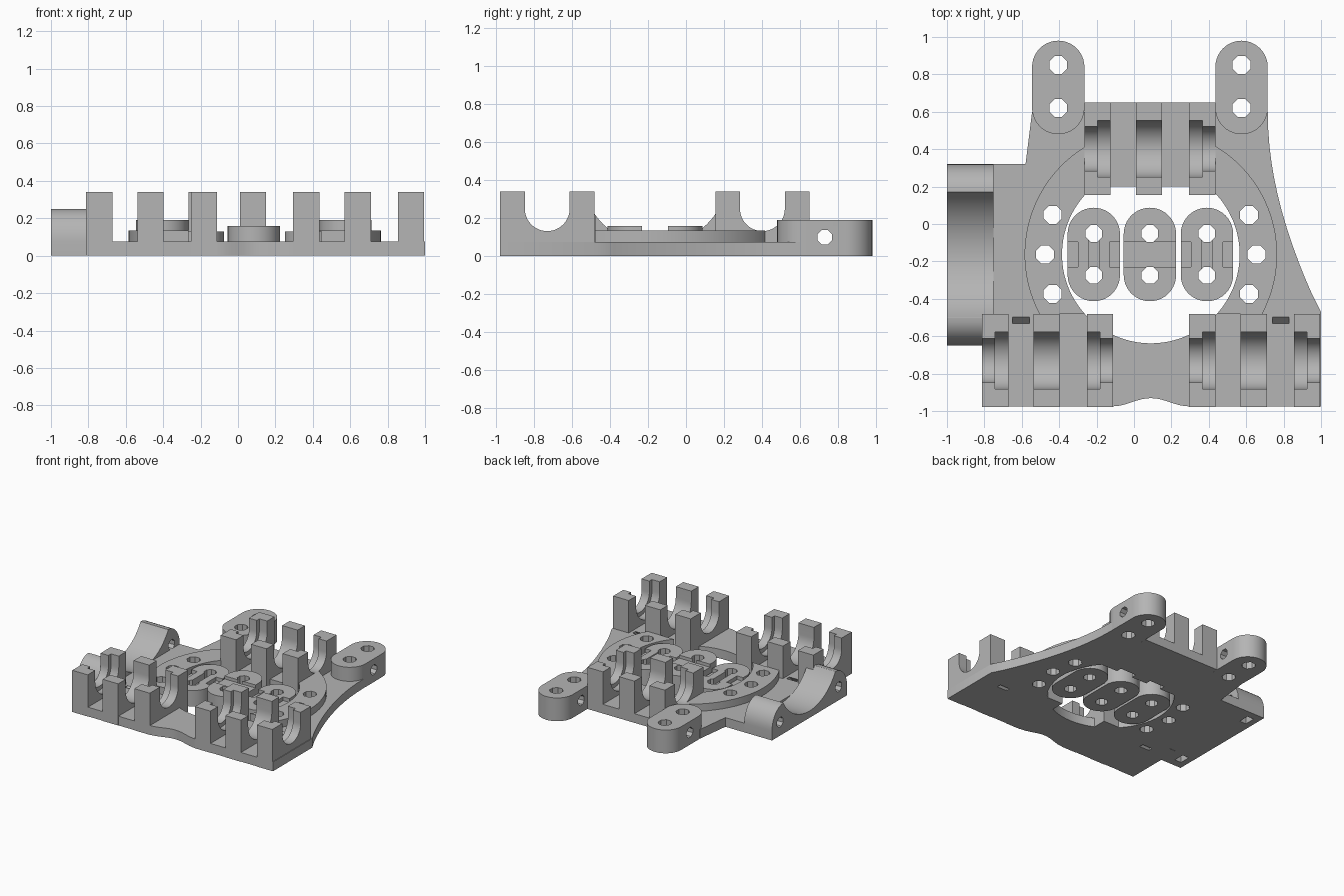
import bpy, bmesh, math
from mathutils import Vector

cube = bpy.data.objects.get("Cube")
if cube:
    bpy.data.objects.remove(cube, do_unlink=True)

grey = bpy.data.materials.new("plain grey")
grey.use_nodes = True
grey.diffuse_color = (0.46, 0.46, 0.46, 1)
grey.node_tree.nodes["Principled BSDF"].inputs["Base Color"].default_value = (0.46, 0.46, 0.46, 1)


def prism(name, outline, lo, hi, axis="z"):
    """Extrude an (x, y) outline along z, or a (y, z) outline along x."""
    bm = bmesh.new()
    place = (lambda a, b: (a, b, lo)) if axis == "z" else (lambda a, b: (lo, a, b))
    face = bm.faces.new([bm.verts.new(place(a, b)) for a, b in outline])
    step = Vector((0, 0, hi - lo)) if axis == "z" else Vector((hi - lo, 0, 0))
    new = bmesh.ops.extrude_face_region(bm, geom=[face])["geom"]
    bmesh.ops.translate(bm, vec=step, verts=[v for v in new if isinstance(v, bmesh.types.BMVert)])
    bmesh.ops.recalc_face_normals(bm, faces=bm.faces)
    mesh = bpy.data.meshes.new(name)
    bm.to_mesh(mesh)
    bm.free()
    mesh.materials.append(grey)
    ob = bpy.data.objects.new(name, mesh)
    bpy.context.collection.objects.link(ob)
    return ob


def arc(cx, cy, rx, start, end, n, ry=None):
    ry = ry or rx
    angles = [math.radians(start + (end - start) * i / n) for i in range(n + 1)]
    return [(cx + rx * math.cos(a), cy + ry * math.sin(a)) for a in angles]


def circle(cx, cy, r, n=64):
    return arc(cx, cy, r, 180 / n, 360 + 180 / n, n)[:-1]


def rect(x0, y0, x1, y1):
    return [(x0, y0), (x1, y0), (x1, y1), (x0, y1)]


def stadium(cx, cy, r, half):
    return arc(cx, cy + half - r, r, 0, 180, 20) + arc(cx, cy - half + r, r, 180, 360, 20)


def cut(ob, cutters):
    for c in cutters:
        mod = ob.modifiers.new("cut", "BOOLEAN")
        mod.operation, mod.solver, mod.object = "DIFFERENCE", "EXACT", c
    bpy.context.view_layer.update()
    mesh = bpy.data.meshes.new_from_object(ob.evaluated_get(bpy.context.evaluated_depsgraph_get()))
    ob.modifiers.clear()
    ob.data = mesh
    for c in cutters:
        bpy.data.objects.remove(c, do_unlink=True)


def hole(x, y, r=0.052):
    return prism("hole_cutter", circle(x, y, r, 8), -0.1, 0.5)


def cross_hole(y, z, x0, x1, r=0.042):
    return prism("cross_cutter", circle(y, z, r, 8), x0, x1, "x")


def block(x0, y0, x1, y1, z0, z1):
    return prism("block_cutter", rect(x0, y0, x1, y1), z0, z1)


CX, CY = 0.09, -0.163
PLATE, RING = 0.075, 0.135
LOBES = (-0.405, 0.575)
RING_HOLES = [(CX + s * dx, CY + dy) for s in (-1, 1)
              for dx, dy in ((0.525, 0.212), (0.565, 0), (0.525, -0.21))]
LOBE_HOLES = [(x, y) for x in LOBES for y in (0.62, 0.85)]

# Base plate with a wavy front edge and a swept side
wave = [(-0.115 + 0.41 * i / 16, -0.953 - 0.022 * math.cos(2 * math.pi * i / 16)) for i in range(17)]
side = [(1 - 0.285 * math.sin(t * math.pi / 2) ** 0.9, -0.47 + 1.07 * t) for t in [i / 12 for i in range(13)]]
outline = [(-0.81, -0.975)] + wave + [(1, -0.975)] + side
outline += [(0.435, 0.6), (0.435, 0.65), (-0.265, 0.65), (-0.265, 0.6), (-0.545, 0.6),
            (-0.58, 0.32), (-0.75, 0.32), (-0.75, -0.6), (-0.81, -0.6)]
plate = prism("base_plate", outline, 0, PLATE)
opening = [(x, min(y, 0.2)) for x, y in circle(CX, CY, 0.475, 96)]
opening = [p for i, p in enumerate(opening) if not (p[1] == 0.2 and opening[i - 1][1] == 0.2
                                                    and opening[(i + 1) % 96][1] == 0.2)]
slots = []
for x in (-0.605, 0.785):  # slanted strap slots
    slots.append(prism("slot_cutter", [(-0.475, 0.1), (-0.51, 0.1), (-0.62, -0.02), (-0.585, -0.02)],
                       x - 0.045, x + 0.045, "x"))
cut(plate, [prism("opening_cutter", opening, -0.1, 0.2)] + slots
    + [hole(*p) for p in RING_HOLES + LOBE_HOLES])

# Raised ring around the opening
ring = prism("raised_ring", circle(CX, CY, 0.675, 96), PLATE, RING)
cut(ring, [prism("opening_cutter", circle(CX, CY, 0.475, 96), -0.1, 0.3),
           block(-1, -1.2, 1.2, -0.48, 0, 0.3), block(-0.265, 0.155, 0.435, 0.8, 0, 0.3)]
    + [hole(*p) for p in RING_HOLES])

# Mounting lobes at the back
for label, x in zip(("right", "left"), LOBES):
    lobe = prism(label + "_mounting_lobe", stadium(x, 0.73, 0.14, 0.25), 0, 0.19)
    cut(lobe, [hole(x, 0.62), hole(x, 0.85), cross_hole(0.73, 0.1, x - 0.2, x + 0.2)])


# Bearing clips: three U-shaped posts each, with a narrow lip on the outer ones
def clip(name, x0, yc):
    posts = ((0, 0.07, 0.118), (0.07, 0.14, 0.152), (0.275, 0.415, 0.152),
             (0.56, 0.63, 0.152), (0.63, 0.7, 0.118))
    for i, (a, b, r) in enumerate(posts):
        top = 0.34
        u = [(yc - 0.248, 0), (yc + 0.248, 0), (yc + 0.248, top), (yc + r, top)]
        u += arc(yc, 0.25, r, 0, -180, 24) + [(yc - r, top), (yc - 0.248, top)]
        prism(f"{name}_post_{i + 1}", u, x0 + a, x0 + b, "x")


clip("front_right_clip", -0.812, -0.73)
clip("front_left_clip", 0.295, -0.73)
clip("rear_clip", -0.265, 0.402)

# Side saddle: a trough between two rounded shoulders
saddle_outline = [(-0.65, 0)] + arc(-0.5, 0.075, 0.15, 180, 90, 10, 0.175)
saddle_outline += arc(CY, 0.443, 0.387, 210.1, 329.9, 32)
saddle_outline += arc(0.17, 0.075, 0.15, 90, 0, 10, 0.175) + [(0.32, 0)]
saddle = prism("side_saddle", saddle_outline, -1, -0.75, "x")
cut(saddle, [block(-0.811, -0.8, -0.7, -0.48, -0.1, 0.5),
             cross_hole(0.215, 0.11, -1.1, -0.6), cross_hole(-0.54, 0.11, -1.1, -0.811),
             block(-0.95, 0.17, -0.89, 0.26, -0.1, 0.12),
             block(-0.95, -0.585, -0.89, -0.495, -0.1, 0.12)])

# Three pads inside the opening
for label, x, top in (("right", -0.215, 0.13), ("centre", 0.085, 0.16), ("left", 0.39, 0.13)):
    pad = prism(label + "_pad", stadium(x, CY, 0.14, 0.25), 0, top)
    cutters = [hole(x, CY + 0.112, 0.048), hole(x, CY - 0.112, 0.048)]
    if label == "centre":
        cutters.append(block(x - 0.2, CY - 0.068, x + 0.2, CY + 0.068, top - 0.025, 0.3))
    else:
        cutters.append(block(x - 0.028, CY - 0.1, x + 0.028, CY + 0.1, top - 0.05, 0.3))
        for s in (-1, 1):
            a, b = sorted((x + s * 0.085, x + s * 0.2))
            cutters.append(block(a, CY - 0.068, b, CY + 0.068, top - 0.03, 0.3))
    cut(pad, cutters)

# Smooth the curved walls, keep the edges crisp
for ob in bpy.context.scene.objects:
    if ob.type == "MESH" and ob.data.materials and ob.data.materials[0] == grey:
        bpy.ops.object.select_all(action="DESELECT")
        ob.select_set(True)
        bpy.context.view_layer.objects.active = ob
        bpy.ops.object.shade_smooth_by_angle(angle=math.radians(30))
